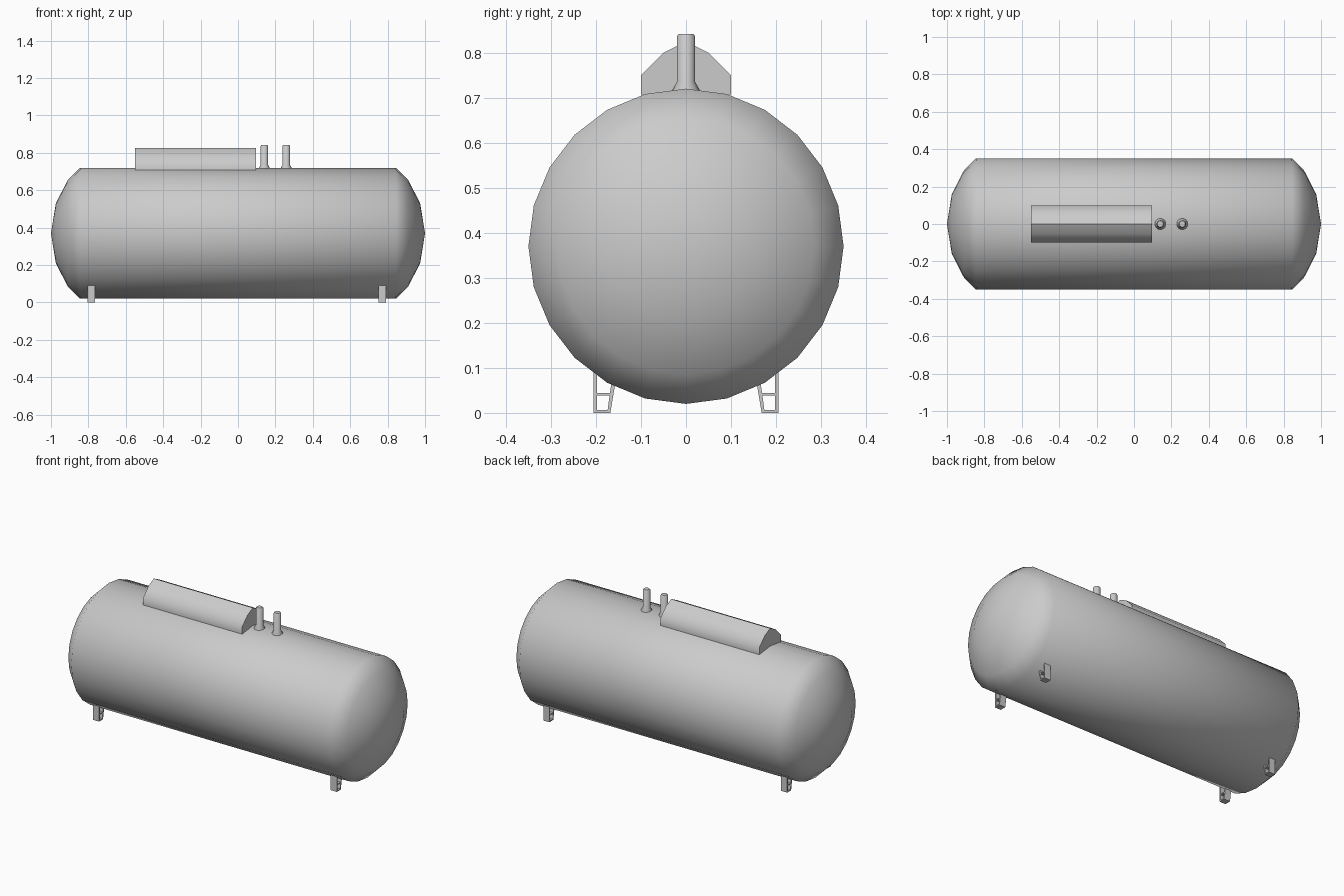
import bpy, bmesh, math
from mathutils import Vector

if "Cube" in bpy.data.objects:
    bpy.data.objects.remove(bpy.data.objects["Cube"])


def finish(bm, name, angle):
    bmesh.ops.recalc_face_normals(bm, faces=bm.faces)
    me = bpy.data.meshes.new(name)
    bm.to_mesh(me)
    bm.free()
    ob = bpy.data.objects.new(name, me)
    bpy.context.collection.objects.link(ob)
    bpy.ops.object.select_all(action='DESELECT')
    ob.select_set(True)
    bpy.context.view_layer.objects.active = ob
    if angle:
        bpy.ops.object.shade_smooth_by_angle(angle=math.radians(angle))
    return ob


def lathe(name, profile, sides, centre, axis, start, angle):
    """Revolve (radius, height) points around x or z."""
    bm = bmesh.new()
    axis = Vector(axis)
    centre, start = Vector(centre), Vector(start)
    vs = [bm.verts.new(centre + axis * h + start * r) for r, h in profile]
    es = [bm.edges.new(p) for p in zip(vs, vs[1:])]
    bmesh.ops.spin(bm, geom=vs + es, cent=centre, axis=axis,
                   angle=math.tau, steps=sides, use_duplicate=False)
    bmesh.ops.remove_doubles(bm, verts=bm.verts, dist=1e-4)
    return finish(bm, name, angle)


def add_prism(bm, section, x0, x1):
    """Extrude a (y, z) outline along x."""
    face = bm.faces.new([bm.verts.new((x0, y, z)) for y, z in section])
    ext = bmesh.ops.extrude_face_region(bm, geom=[face], use_keep_orig=True)
    moved = [g for g in ext['geom'] if isinstance(g, bmesh.types.BMVert)]
    bmesh.ops.translate(bm, verts=moved, vec=(x1 - x0, 0, 0))


# Tank body with domed ends
dome = [(0.35, 0.845), (0.285, 0.91), (0.16, 0.974), (0, 1.0)]
tank_profile = [(r, -h) for r, h in reversed(dome)] + dome
lathe("tank", tank_profile, 24, (0, 0, 0.37), (1, 0, 0), (0, 0, 1), 60)

# Valve hood on top
bm = bmesh.new()
add_prism(bm, [(-0.1, 0.707), (-0.1, 0.75), (-0.05, 0.8), (0, 0.825),
               (0.05, 0.8), (0.1, 0.75), (0.1, 0.707)], -0.55, 0.097)
finish(bm, "valve_hood", 50)

# Two vent pipes with flared bases
pipe = [(0, 0.7), (0.03, 0.7), (0.03, 0.718), (0.0205, 0.735),
        (0.0205, 0.836), (0.016, 0.842), (0, 0.842)]
for i, x in enumerate((0.141, 0.258)):
    lathe(f"vent_pipe_{i + 1}", pipe, 16, (x, 0, 0), (0, 0, 1), (1, 0, 0), 40)

# Feet: open frames of thin plates (outer wall, sloped inner wall, base, rung)
plates = [
    [(0.198, 0), (0.205, 0), (0.205, 0.09), (0.198, 0.09)],
    [(0.168, 0), (0.175, 0), (0.165, 0.072), (0.156, 0.072)],
    [(0.17, 0), (0.203, 0), (0.203, 0.006), (0.17, 0.006)],
    [(0.165, 0.039), (0.2, 0.039), (0.2, 0.044), (0.165, 0.044)],
]
for end, x in (("left", -0.785), ("right", 0.77)):
    for side, s in (("front", -1), ("back", 1)):
        bm = bmesh.new()
        for plate in plates:
            add_prism(bm, [(s * y, z) for y, z in plate], x - 0.02, x + 0.02)
        finish(bm, f"{side}_{end}_foot", 0)
